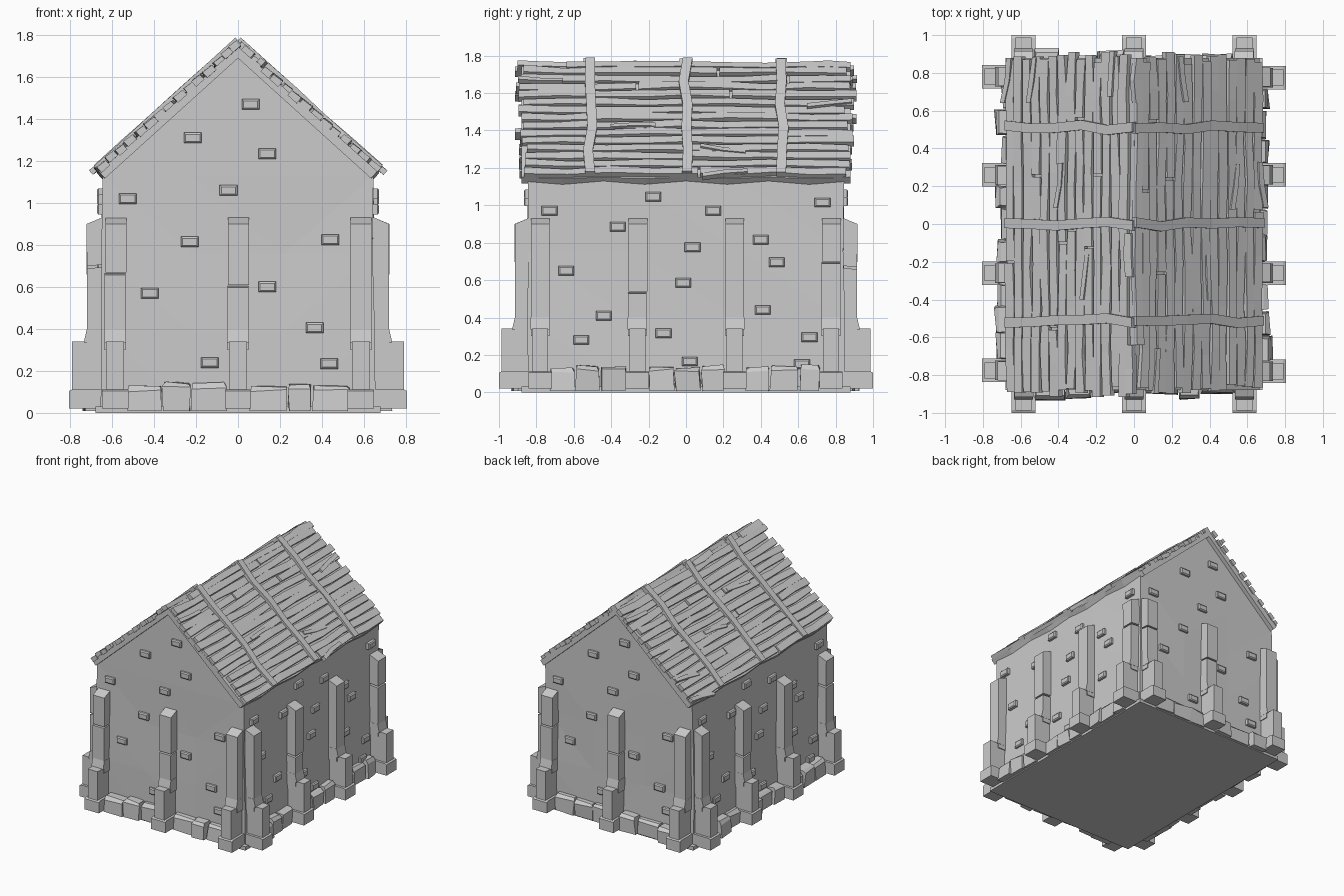
import bpy, bmesh, math, random
from mathutils import Vector

if "Cube" in bpy.data.objects:
    bpy.data.objects.remove(bpy.data.objects["Cube"])

random.seed(7)
R = random.uniform


def finish(name, bm):
    bmesh.ops.recalc_face_normals(bm, faces=bm.faces)
    me = bpy.data.meshes.new(name)
    bm.to_mesh(me)
    bm.free()
    ob = bpy.data.objects.new(name, me)
    bpy.context.collection.objects.link(ob)
    return ob


def loft(bm, rings):
    """Closed solid through a list of equal-length rings of points."""
    vs = [[bm.verts.new(p) for p in r] for r in rings]
    n = len(vs[0])
    for a, b in zip(vs, vs[1:]):
        for i in range(n):
            bm.faces.new((a[i], a[(i + 1) % n], b[(i + 1) % n], b[i]))
    bm.faces.new(vs[0][::-1])
    bm.faces.new(vs[-1])


# wall-local coordinates: along, outward, up; sides 0 front, 1 right, 2 back, 3 left
def wall_pt(side, a, out, z):
    return Vector([(a, -out, z), (out, a, z), (-a, out, z), (-out, -a, z)][side])


def prism(bm, side, a, width, prof):
    """Profile in the (out, z) plane, extruded along the wall."""
    loft(bm, [[wall_pt(side, a + s * width / 2, o, z) for o, z in prof] for s in (-1, 1)])


FACE = [0.845, 0.65, 0.845, 0.65]      # wall distance from the centre

# walls with a gable at each end, slightly uneven
bm = bmesh.new()
ends = []
for y in (-0.845, 0.845):
    ends.append([bm.verts.new((x, y, z)) for x, z in
                 ((-0.655, 0.01), (0.655, 0.01), (0.645, 1.13), (-0.645, 1.13), (0, 1.71))])
for e in ends:
    bm.faces.new(e[:4])
    bm.faces.new((e[3], e[2], e[4]))
for i, j in ((0, 1), (1, 2), (2, 4), (4, 3), (3, 0)):
    f, b = ends
    bm.faces.new((f[i], f[j], b[j], b[i]))
bmesh.ops.subdivide_edges(bm, edges=bm.edges[:], cuts=2, use_grid_fill=True)
bmesh.ops.triangulate(bm, faces=bm.faces[:])
for v in bm.verts:
    if 0.1 < v.co.z < 1.1:
        v.co.x += R(-0.008, 0.008)
        v.co.y += R(-0.008, 0.008)
finish("walls", bm)

# stepped buttresses, some cracked through
SPOTS = [(-0.585, 0, 0.585), (-0.78, -0.26, 0.26, 0.775)] * 2
CRACKS = {(0, 0): 0.67, (0, 1): 0.61, (1, 1): 0.54, (1, 3): 0.70,
          (2, 0): 0.67, (2, 1): 0.61, (3, 1): 0.54, (3, 3): 0.70}
shaft, foot, base = bmesh.new(), bmesh.new(), bmesh.new()
for side in range(4):
    w = FACE[side]
    for i, a in enumerate(SPOTS[side]):
        inn, out = w - 0.06, w + 0.07
        crack = CRACKS.get((side, i))
        if crack:
            prism(shaft, side, a, 0.10, [(inn, 0.3), (out, 0.3), (out, crack - 0.012), (inn, crack)])
            prism(shaft, side, a + 0.003, 0.10,
                  [(inn, crack + 0.01), (out, crack), (out + 0.002, 0.90), (w, 0.93), (inn, 0.93)])
        else:
            prism(shaft, side, a, 0.10, [(inn, 0.3), (out, 0.3), (out, 0.90), (w, 0.93), (inn, 0.93)])
        prism(foot, side, a, 0.086, [(inn, 0.02), (w + 0.142, 0.02), (w + 0.142, 0.34),
                                     (inn, 0.34)])
        prism(foot, side, a, 0.103, [(inn, 0.335), (w + 0.085, 0.335), (w + 0.07, 0.40), (inn, 0.40)])
        prism(base, side, a, 0.125, [(inn, 0.02), (w + 0.155, 0.02), (w + 0.155, 0.105),
                                     (w + 0.14, 0.112), (inn, 0.112)])
finish("buttress_shafts", shaft)
finish("buttress_feet", foot)
finish("buttress_bases", base)

# rough foundation stones between the buttresses
bm = bmesh.new()
for side in range(4):
    w = FACE[side]
    for a0, a1 in zip(SPOTS[side], SPOTS[side][1:]):
        lo, hi = a0 + 0.055, a1 - 0.055
        n = 3
        cuts = [lo + (hi - lo) * (k + (R(-0.15, 0.15) if 0 < k < n else 0)) / n for k in range(n + 1)]
        for l, r in zip(cuts, cuts[1:]):
            d, h = R(0.045, 0.085), R(0.125, 0.145)
            rings = []
            for a, s in ((l, 1), (r, -1)):
                a += s * 0.004
                j = lambda: R(-0.008, 0.008)
                rings.append([wall_pt(side, a, w - 0.05, 0.01),
                              wall_pt(side, a + j(), w + d + j(), 0.008),
                              wall_pt(side, a + j(), w + d + j(), h - 0.02 + j()),
                              wall_pt(side, a + j() + s * 0.005, w + d - 0.02, h + j()),
                              wall_pt(side, a, w - 0.05, h)])
            loft(bm, rings)
finish("foundation_stones", bm)

# floor slab
bm = bmesh.new()
loft(bm, [[(sx * 0.68, sy * 0.88, z) for sx, sy in ((-1, -1), (1, -1), (1, 1), (-1, 1))]
          for z in (0.0, 0.03)])
finish("floor_slab", bm)

# bricks standing out of the plaster; back and left repeat front and right
FRONT = [(0.06, 1.47), (-0.215, 1.31), (0.14, 1.235), (-0.045, 1.06), (-0.525, 1.02), (-0.23, 0.815),
         (0.44, 0.825), (-0.42, 0.57), (0.14, 0.6), (0.365, 0.405), (-0.135, 0.24), (0.435, 0.235)]
RIGHT = [(-0.73, 0.97), (-0.175, 1.045), (0.145, 0.97), (0.73, 1.015), (-0.365, 0.885), (0.035, 0.775),
         (0.4, 0.815), (0.485, 0.695), (-0.64, 0.65), (-0.015, 0.585), (-0.44, 0.41), (0.41, 0.44),
         (-0.56, 0.28), (-0.12, 0.315), (0.66, 0.295), (0.02, 0.165), (0.62, 0.15)]
bm = bmesh.new()
for side in range(4):
    for a, z in (FRONT, RIGHT)[side % 2]:
        loft(bm, [[wall_pt(side, a + sx * (0.042 - c), FACE[side] + o, z + sz * (0.025 - c))
                   for sx, sz in ((-1, -1), (1, -1), (1, 1), (-1, 1))]
                  for o, c in ((-0.03, 0), (0.015, 0), (0.022, 0.008))])
finish("wall_bricks", bm)

# roof coordinates: s down the slope, y along the ridge, n off the surface
L = math.hypot(0.67, 0.60)


def roof_pt(m, s, y, n):
    return Vector((m * (s * 0.67 + n * 0.60) / L, y, 1.745 + (n * 0.67 - s * 0.60) / L))


YS = [-0.88 + 1.76 * k / 8 for k in range(9)]
slab, planks, battens = bmesh.new(), bmesh.new(), bmesh.new()


def plank(m, s, y0, y1, width, thick, lift=0.0, slew=0.0):
    """Wavy board along the ridge direction."""
    n = max(2, round((y1 - y0) / 0.22))
    rings = []
    for k in range(n + 1):
        t = k / n
        c, h = s + R(-0.008, 0.008) + slew * (t - 0.5), R(-0.004, 0.004) + lift
        hw = width / 2 * R(0.8, 1.08)
        y = y0 + (y1 - y0) * t
        rings.append([roof_pt(m, c - hw, y, h - 0.015), roof_pt(m, c + hw, y, h - 0.015),
                      roof_pt(m, c + hw, y, h + thick), roof_pt(m, c - hw, y, h + thick * 0.8)])
    loft(planks, rings)


for m in (-1, 1):
    # roof deck with a wavy eave
    rings = []
    for k, y in enumerate(YS):
        e = 0.895 + (0.008 if k % 2 else -0.004)
        rings.append([(0, y, 1.745), roof_pt(m, e, y, 0), roof_pt(m, e, y, -0.045), (0, y, 1.69)])
    loft(slab, rings)
    # rows of boards, some split in two with a slipped piece
    rows = 14
    for r in range(rows):
        s = 0.025 + (r + 0.5) * 0.87 / rows
        y0, y1, lift = -0.88 + R(-0.035, 0.035), 0.88 + R(-0.035, 0.035), R(0, 0.008)
        if random.random() < 0.4:
            c = R(-0.6, 0.6)
            plank(m, s, y0, c - 0.006, 0.056, 0.02, lift)
            plank(m, s, c + 0.006, y1, 0.056, 0.02, R(0, 0.008))
        else:
            plank(m, s, y0, y1, 0.056, 0.02, lift)
        # loose short boards lying on top
        if r % 3 == 1:
            c = random.choice((-0.75, -0.27, 0.22, 0.78)) + R(-0.03, 0.03)
            plank(m, s + 0.02, c - 0.12, c + 0.12, 0.03, 0.014, 0.02, R(-0.04, 0.04))
    # battens across the slope
    for y in (-0.51, 0.0, 0.51):
        rings = []
        for k in range(6):
            s, c, h = 0.91 * k / 5 - 0.02, y + R(-0.014, 0.014), R(0.034, 0.042)
            rings.append([roof_pt(m, s, c - 0.026, 0.005), roof_pt(m, s, c + 0.026, 0.005),
                          roof_pt(m, s, c + 0.026, h), roof_pt(m, s, c - 0.026, h)])
        loft(battens, rings)
# ridge boards
for y0, y1, m in ((-0.9, -0.64, -1), (-0.64, 0.64, 1), (0.64, 0.88, 1), (-0.28, -0.05, -1)):
    plank(m, 0.015, y0, y1, 0.05, 0.022, 0.008)
finish("roof_deck", slab)
finish("roof_boards", planks)
finish("roof_battens", battens)
